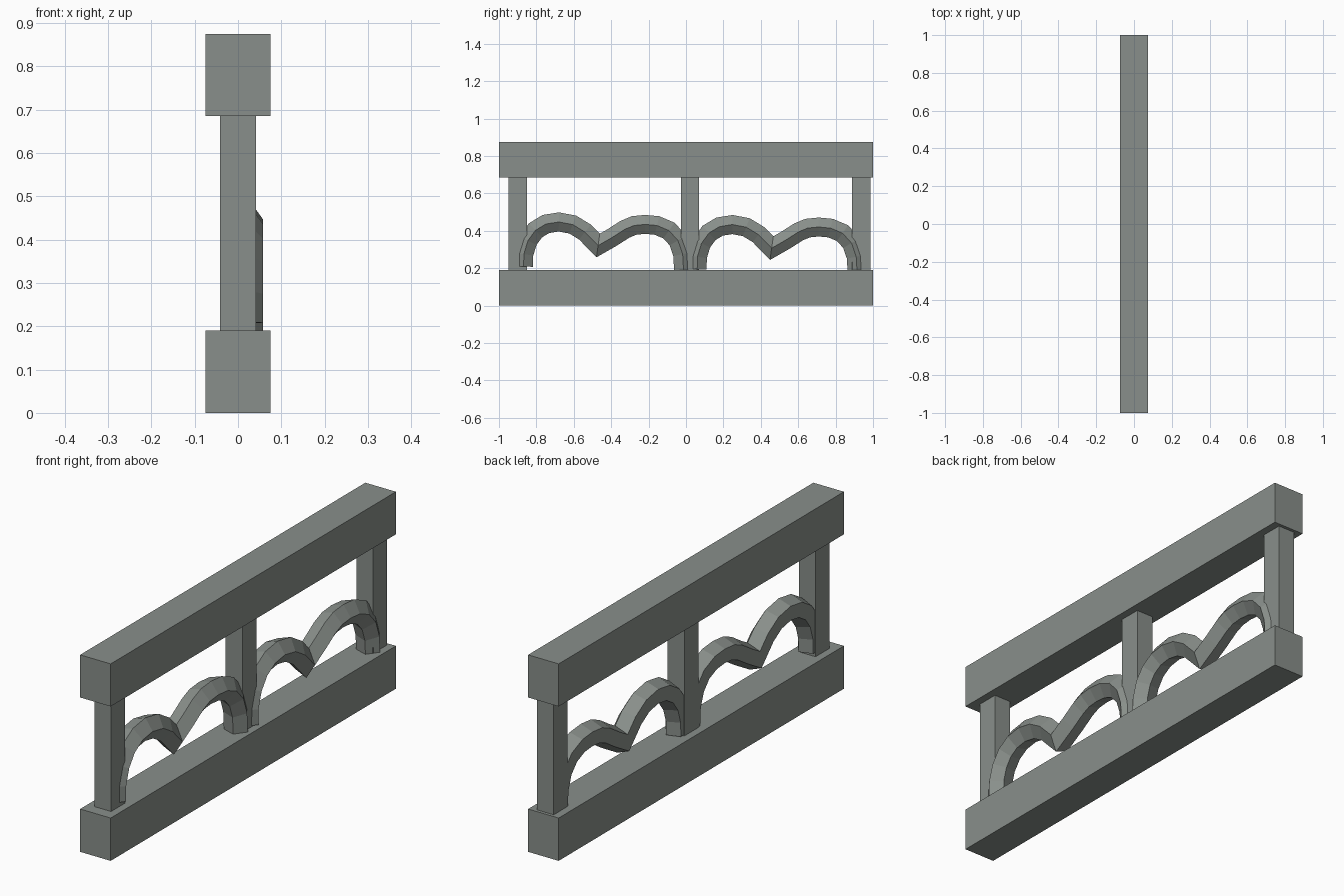
import bpy, math
from mathutils import Vector

if "Cube" in bpy.data.objects:
    bpy.data.objects.remove(bpy.data.objects["Cube"])

stone = bpy.data.materials.new("grey_green_stone")
stone.diffuse_color = (0.25, 0.275, 0.256, 1)
stone.use_nodes = True
stone.node_tree.nodes["Principled BSDF"].inputs["Base Color"].default_value = stone.diffuse_color


def make_object(name, verts, faces):
    mesh = bpy.data.meshes.new(name)
    mesh.from_pydata(verts, [], faces)
    mesh.materials.append(stone)
    mesh.update()
    obj = bpy.data.objects.new(name, mesh)
    bpy.context.collection.objects.link(obj)
    return obj


def box(name, x0, x1, y0, y1, z0, z1):
    verts = [(x, y, z) for x in (x0, x1) for y in (y0, y1) for z in (z0, z1)]
    faces = [(0, 1, 3, 2), (4, 6, 7, 5), (0, 4, 5, 1),
             (2, 3, 7, 6), (0, 2, 6, 4), (1, 5, 7, 3)]
    return make_object(name, verts, faces)


def sweep(name, path, radius, sides, x_center):
    """Sweep a regular polygon along a path in the YZ plane with mitred joints."""
    pts = [Vector(p) for p in path]
    n = len(pts)
    verts, faces = [], []
    for i, p in enumerate(pts):
        d_in = (p - pts[max(i - 1, 0)]).normalized() if i else (pts[1] - p).normalized()
        d_out = (pts[i + 1] - p).normalized() if i < n - 1 else d_in
        t = (d_in + d_out).normalized()
        miter = 1 / max(t.dot(d_in), 0.4)
        normal = Vector((-t.y, t.x)) * miter
        for k in range(sides):
            a = 2 * math.pi * k / sides
            q = p + normal * (radius * math.sin(a))
            verts.append((x_center + radius * math.cos(a), q.x, q.y))
    for i in range(n - 1):
        for k in range(sides):
            a, b = i * sides + k, i * sides + (k + 1) % sides
            faces.append((a, a + sides, b + sides, b))
    faces.append(tuple(range(sides)))
    faces.append(tuple(reversed(range((n - 1) * sides, n * sides))))
    return make_object(name, verts, faces)


# Heavy rails
box("bottom_rail", -0.075, 0.075, -1, 1, 0, 0.19)
box("top_rail", -0.075, 0.075, -1, 1, 0.685, 0.874)

# Posts between the rails
for label, y0, y1 in (("left", -0.948, -0.85), ("middle", -0.028, 0.07), ("right", 0.888, 0.986)):
    box(label + "_post", -0.041, 0.041, y0, y1, 0.18, 0.695)

# Double arches with a five-sided section, one pair per bay
arch = [(-0.868, 0.208), (-0.867, 0.275), (-0.845, 0.347), (-0.805, 0.402),
        (-0.749, 0.436), (-0.68, 0.447), (-0.606, 0.433), (-0.54, 0.393),
        (-0.47, 0.321),
        (-0.395, 0.364), (-0.326, 0.408), (-0.278, 0.428), (-0.219, 0.434),
        (-0.155, 0.428), (-0.091, 0.401), (-0.043, 0.348), (-0.018, 0.275),
        (-0.013, 0.185)]
for label, dy, dz in (("left", 0, 0), ("right", 0.928, -0.014)):
    sweep(label + "_double_arch", [(y + dy, z + dz) for y, z in arch], 0.053, 5, 0.0045)
